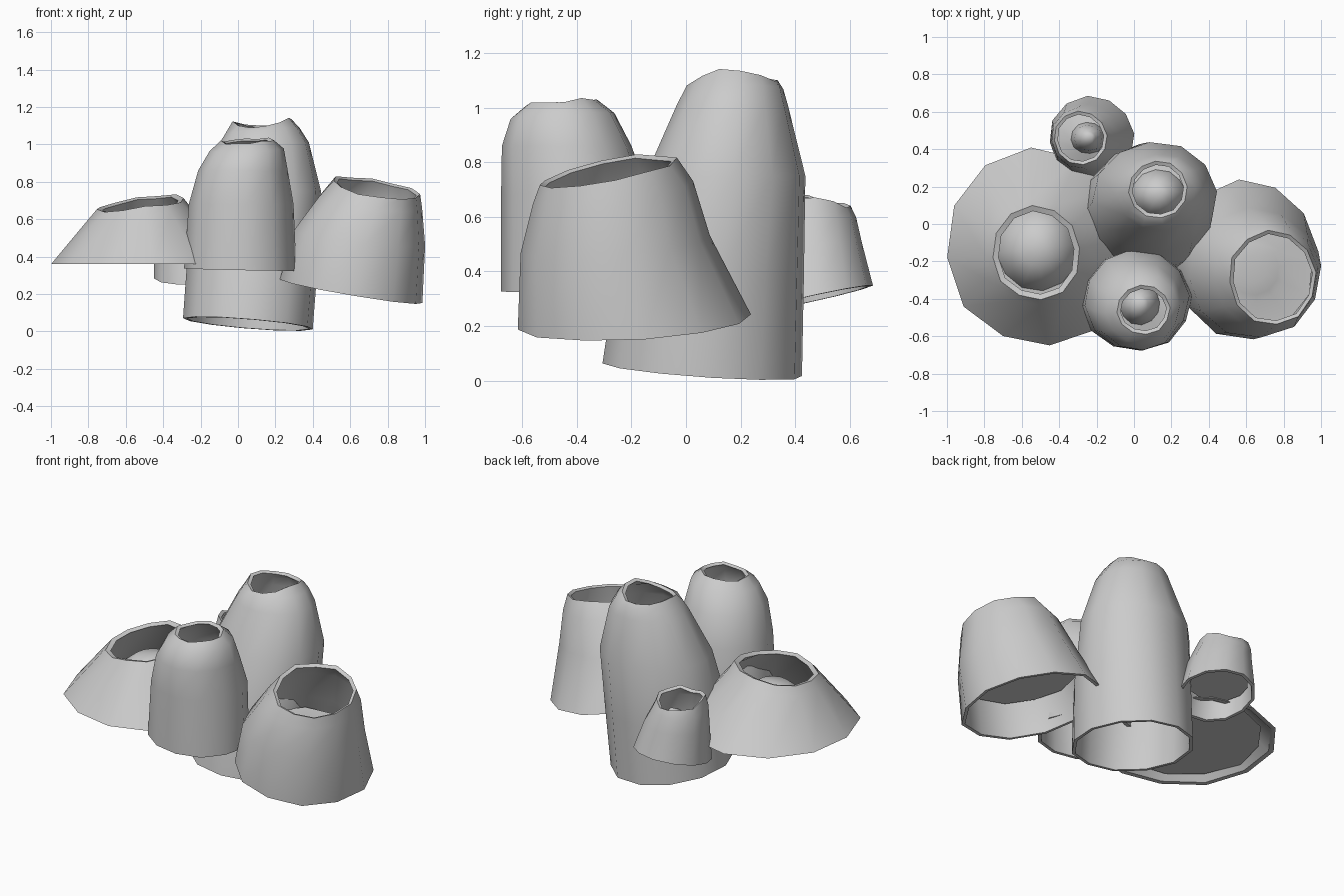
import bpy, bmesh, math, random

if "Cube" in bpy.data.objects:
    bpy.data.objects.remove(bpy.data.objects["Cube"], do_unlink=True)

random.seed(4)
SIDES = 12

shell_grey = bpy.data.materials.new("shell_grey")
shell_grey.use_nodes = True
colour = (0.6, 0.6, 0.6, 1)
shell_grey.diffuse_color = colour
shell_grey.node_tree.nodes["Principled BSDF"].inputs["Base Color"].default_value = colour


def ring_points(ring, wobble, inset=0.0):
    """Tilted ellipse: centre, radii, then slope along x and y."""
    cx, cy, z, rx, ry, sx, sy = ring
    points = []
    for i in range(SIDES):
        a = 2 * math.pi * i / SIDES + 0.1
        dx = (rx * wobble[i] - inset) * math.cos(a)
        dy = (ry * wobble[i] - inset) * math.sin(a)
        points.append((cx + dx, cy + dy, z + sx * dx + sy * dy))
    return points


def bridge(bm, low, high):
    for i in range(SIDES):
        j = (i + 1) % SIDES
        bm.faces.new((low[i], low[j], high[j], high[i]))


def finish(name, bm):
    bmesh.ops.recalc_face_normals(bm, faces=bm.faces[:])
    mesh = bpy.data.meshes.new(name)
    bm.to_mesh(mesh)
    bm.free()
    mesh.materials.append(shell_grey)
    obj = bpy.data.objects.new(name, mesh)
    bpy.context.collection.objects.link(obj)
    bpy.ops.object.select_all(action="DESELECT")
    obj.select_set(True)
    bpy.context.view_layer.objects.active = obj
    bpy.ops.object.shade_smooth_by_angle(angle=math.radians(50))


def shell(name, rings, wall, arch=0):
    """Open tube with two walls and rims; arch lowers the lip at front and back."""
    wobble = [random.uniform(0.99, 1.035) for _ in range(SIDES)]
    bm = bmesh.new()
    outer = [[bm.verts.new(p) for p in ring_points(r, wobble)] for r in rings]
    inner = [[bm.verts.new(p) for p in ring_points(r, wobble, wall)] for r in rings]
    for out, inn in zip(outer[-1], inner[-1]):
        shift = random.uniform(-0.01, 0.01) - arch * (out.co.y - rings[-1][1]) ** 2
        out.co.z += shift
        inn.co.z += shift - 0.01
    loop = outer + inner[::-1]
    for low, high in zip(loop, loop[1:] + loop[:1]):
        bridge(bm, low, high)
    finish(name, bm)


def plug(name, x, y, z, rx, ry, height, sx=0, sy=0):
    """Floor with a lumpy mound closing the inside of a shell."""
    wobble = [random.uniform(0.97, 1.03) for _ in range(SIDES)]
    bm = bmesh.new()
    levels = []
    for scale, lift in ((1, 0), (0.52, 0.12), (0.42, 0.6), (0.22, 0.92)):
        ring = (x, y, z + lift * height, rx * scale, ry * scale, sx, sy)
        levels.append([bm.verts.new(p) for p in ring_points(ring, wobble)])
    for low, high in zip(levels, levels[1:]):
        bridge(bm, low, high)
    tip = bm.verts.new((x + 0.02, y + 0.01, z + height))
    for i in range(SIDES):
        bm.faces.new((levels[-1][i], levels[-1][(i + 1) % SIDES], tip))
    bm.faces.new(levels[0])
    finish(name, bm)


# Tall shell at the back
shell("tall_shell", [
    (0.058, 0.06, 0.04, 0.343, 0.368, -0.08, -0.07),
    (0.085, 0.09, 0.40, 0.345, 0.345, -0.04, -0.04),
    (0.115, 0.145, 0.75, 0.33, 0.295, 0, 0),
    (0.145, 0.17, 1.01, 0.235, 0.205, 0, 0),
    (0.135, 0.18, 1.075, 0.195, 0.178, 0.07, -0.03),
    (0.13, 0.185, 1.13, 0.155, 0.152, 0.08, 0)], 0.02, 1.6)
plug("tall_plug", 0.13, 0.16, 0.72, 0.28, 0.25, 0.18)

# Rounded shell at the front
shell("front_shell", [
    (0.01, -0.41, 0.33, 0.295, 0.268, -0.02, 0.01),
    (0.015, -0.41, 0.68, 0.275, 0.268, 0, 0),
    (0.025, -0.44, 0.86, 0.235, 0.235, 0, 0),
    (0.045, -0.455, 0.97, 0.195, 0.188, 0.03, 0.06),
    (0.05, -0.46, 1.02, 0.14, 0.13, 0.06, 0.08)], 0.02)
plug("front_plug", 0.03, -0.43, 0.72, 0.21, 0.21, 0.18)

# Wide cone on the right
shell("wide_shell", [
    (-0.5, -0.125, 0.36, 0.49, 0.525, 0, 0),
    (-0.52, -0.15, 0.64, 0.265, 0.285, 0.10, 0.07),
    (-0.52, -0.155, 0.685, 0.23, 0.25, 0.12, 0.11)], 0.03)
plug("wide_plug", -0.51, -0.13, 0.39, 0.425, 0.45, 0.22)

# Leaning shell on the left
shell("leaning_shell", [
    (0.60, -0.19, 0.215, 0.38, 0.425, -0.17, 0.05),
    (0.645, -0.26, 0.50, 0.35, 0.345, -0.12, 0.08),
    (0.705, -0.268, 0.69, 0.275, 0.292, -0.12, 0.13),
    (0.74, -0.285, 0.77, 0.23, 0.25, -0.15, 0.18)], 0.02)
plug("leaning_plug", 0.64, -0.24, 0.42, 0.32, 0.33, 0.02, -0.12, 0.06)

# Small shell at the back
shell("small_shell", [
    (-0.225, 0.46, 0.30, 0.225, 0.22, 0.05, 0.22),
    (-0.255, 0.46, 0.50, 0.19, 0.18, 0.02, 0.04),
    (-0.28, 0.46, 0.61, 0.16, 0.16, 0, -0.08),
    (-0.285, 0.46, 0.67, 0.14, 0.14, 0, -0.12)], 0.018, 1)
plug("small_plug", -0.245, 0.46, 0.38, 0.175, 0.165, 0.21, 0, 0.1)
